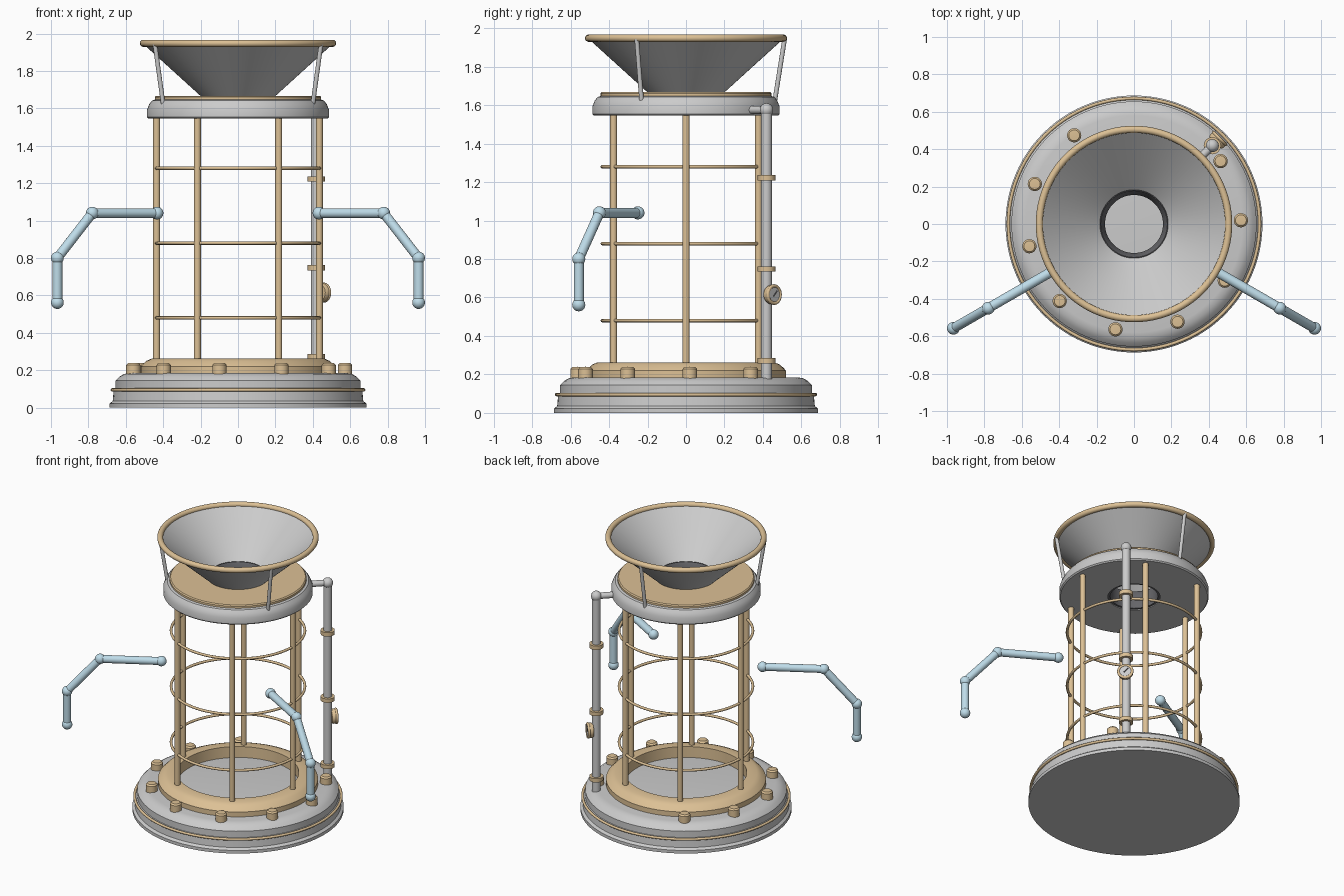
import bpy, bmesh, math
from mathutils import Vector, Matrix

if "Cube" in bpy.data.objects:
    bpy.data.objects.remove(bpy.data.objects["Cube"])


def material(name, rgb):
    m = bpy.data.materials.new(name)
    m.diffuse_color = (*rgb, 1)
    m.use_nodes = True
    m.node_tree.nodes["Principled BSDF"].inputs["Base Color"].default_value = m.diffuse_color
    return m


BRASS = material("brass", (0.72, 0.53, 0.30))
BLUE = material("pale_blue", (0.52, 0.72, 0.82))
DARK = material("dark_grey", (0.13, 0.13, 0.14))


def finish(bm, name, mat=None):
    bmesh.ops.recalc_face_normals(bm, faces=bm.faces)
    me = bpy.data.meshes.new(name)
    bm.to_mesh(me)
    bm.free()
    ob = bpy.data.objects.new(name, me)
    bpy.context.collection.objects.link(ob)
    if mat:
        me.materials.append(mat)
    bpy.ops.object.select_all(action='DESELECT')
    ob.select_set(True)
    bpy.context.view_layer.objects.active = ob
    bpy.ops.object.shade_smooth_by_angle(angle=math.radians(35))
    return ob


def lathe(name, profile, mat=None, closed=False, n=96, matrix=None):
    """Spin (radius, height) points round z; radius 0 makes a pole."""
    bm = bmesh.new()
    rings = []
    for r, z in profile:
        if r == 0:
            rings.append([bm.verts.new((0, 0, z))] * n)
        else:
            rings.append([bm.verts.new((r * math.cos(a), r * math.sin(a), z))
                          for a in (math.tau * i / n for i in range(n))])
    pairs = list(zip(rings, rings[1:]))
    if closed:
        pairs.append((rings[-1], rings[0]))
    for a, b in pairs:
        for i in range(n):
            j = (i + 1) % n
            bm.faces.new(list(dict.fromkeys((a[i], a[j], b[j], b[i]))))
    if matrix:
        bm.transform(matrix)
    return finish(bm, name, mat)


def hoop(name, major, minor, z, mat=BRASS, matrix=None, k=12):
    prof = [(major + minor * math.cos(math.tau * i / k),
             z + minor * math.sin(math.tau * i / k)) for i in range(k)]
    return lathe(name, prof, mat, True, matrix=matrix)


def rod(name, p, q, r, mat=None, r2=None, n=24):
    p, q = Vector(p), Vector(q)
    d = q - p
    bm = bmesh.new()
    bmesh.ops.create_cone(bm, cap_ends=True, segments=n, radius1=r,
                          radius2=r if r2 is None else r2, depth=d.length)
    bm.transform(Matrix.Translation((p + q) / 2)
                 @ d.to_track_quat('Z', 'Y').to_matrix().to_4x4())
    return finish(bm, name, mat)


def ball(name, p, r, mat=None):
    bm = bmesh.new()
    bmesh.ops.create_uvsphere(bm, u_segments=24, v_segments=14, radius=r)
    bm.transform(Matrix.Translation(p))
    return finish(bm, name, mat)


def polar(r, deg, z):
    a = math.radians(deg)
    return Vector((r * math.cos(a), r * math.sin(a), z))


# Stepped base with brass trim and floor ring
lathe("base", [(0, 0), (0.687, 0), (0.687, 0.022), (0.67, 0.035), (0.665, 0.09),
               (0.655, 0.1), (0.655, 0.145), (0.635, 0.165), (0.61, 0.18),
               (0.58, 0.185), (0, 0.185)])
hoop("base_trim", 0.672, 0.009, 0.095)
lathe("floor_ring", [(0.395, 0.18), (0.52, 0.18), (0.52, 0.22), (0.49, 0.25),
                     (0.46, 0.263), (0.395, 0.263)], BRASS, True)

# Bolts round the base, with a gap at the back
for i in range(9):
    lathe(f"bolt_{i + 1}", [(0, 0.18), (0.038, 0.18), (0.038, 0.228), (0.029, 0.238),
                            (0, 0.24)], BRASS, n=24,
          matrix=Matrix.Translation(polar(0.572, 124 + 34 * i, 0)))

# Cage of columns and hoops
for i in range(6):
    rod(f"column_{i + 1}", polar(0.435, 60 * i, 0.25), polar(0.435, 60 * i, 1.56), 0.019, BRASS)
for i, z in enumerate((0.48, 0.88, 1.28)):
    hoop(f"cage_hoop_{i + 1}", 0.435, 0.009, z)

# Upper collar, brass cap plate and dark throat
lathe("collar", [(0.17, 1.545), (0.478, 1.545), (0.486, 1.553), (0.486, 1.595),
                 (0.475, 1.622), (0.46, 1.642), (0.44, 1.648), (0.17, 1.648)], None, True)
lathe("collar_plate", [(0.17, 1.64), (0.445, 1.64), (0.445, 1.66), (0.438, 1.667),
                       (0.17, 1.667)], BRASS, True)
lathe("throat", [(0.183, 1.69), (0.178, 1.69), (0.155, 1.65), (0.155, 1.55), (0.172, 1.55),
                 (0.172, 1.65)], DARK, True)

# Funnel with rolled rim
lathe("funnel", [(0.193, 1.66), (0.507, 1.945), (0.495, 1.95), (0.178, 1.668)], None, True)
hoop("funnel_rim", 0.506, 0.019, 1.948, k=16)

# Struts holding the funnel
for i, a in enumerate((90, 210, 330)):
    rod(f"strut_{i + 1}", polar(0.462, a, 1.625), polar(0.513, a, 1.945), 0.012, n=16)

# Side pipe, elbow and clamps
PR = 0.592
rod("side_pipe", polar(PR, 45, 0.175), polar(PR, 45, 1.575), 0.028)
ball("pipe_elbow", polar(PR, 45, 1.575), 0.035)
rod("pipe_inlet", polar(PR, 45, 1.575), polar(0.45, 45, 1.575), 0.021)
for i, z in enumerate((0.272, 0.748, 1.223)):
    rod(f"pipe_clamp_{i + 1}", polar(PR, 45, z - 0.014), polar(PR, 45, z + 0.014), 0.046, BRASS)

# Pressure gauge facing outwards on the pipe
face = (Matrix.Translation(polar(0.625, 45, 0.615))
        @ polar(1, 45, 0).to_track_quat('Z', 'Y').to_matrix().to_4x4())
lathe("gauge_body", [(0, -0.01), (0.045, -0.01), (0.05, 0), (0.05, 0.022), (0, 0.022)],
      BRASS, n=32, matrix=face)
hoop("gauge_rim", 0.045, 0.009, 0.022, matrix=face)
lathe("gauge_face", [(0, 0.02), (0.04, 0.02), (0.04, 0.026), (0, 0.026)], n=32, matrix=face)
rod("gauge_needle", face @ Vector((-0.008, -0.008, 0.028)),
    face @ Vector((0.018, 0.02, 0.028)), 0.003, DARK, n=8)

# Jointed arms, mirrored left and right
for side, deg in (("right", -30), ("left", 210)):
    pts = [polar(r, deg, z) for r, z in ((0.5, 1.04), (0.9, 1.04), (1.115, 0.8), (1.115, 0.562))]
    for i, p in enumerate(pts):
        ball(f"{side}_arm_joint_{i + 1}", p, 0.034, BLUE)
    for i in range(3):
        rod(f"{side}_arm_segment_{i + 1}", pts[i], pts[i + 1], 0.026, BLUE)
